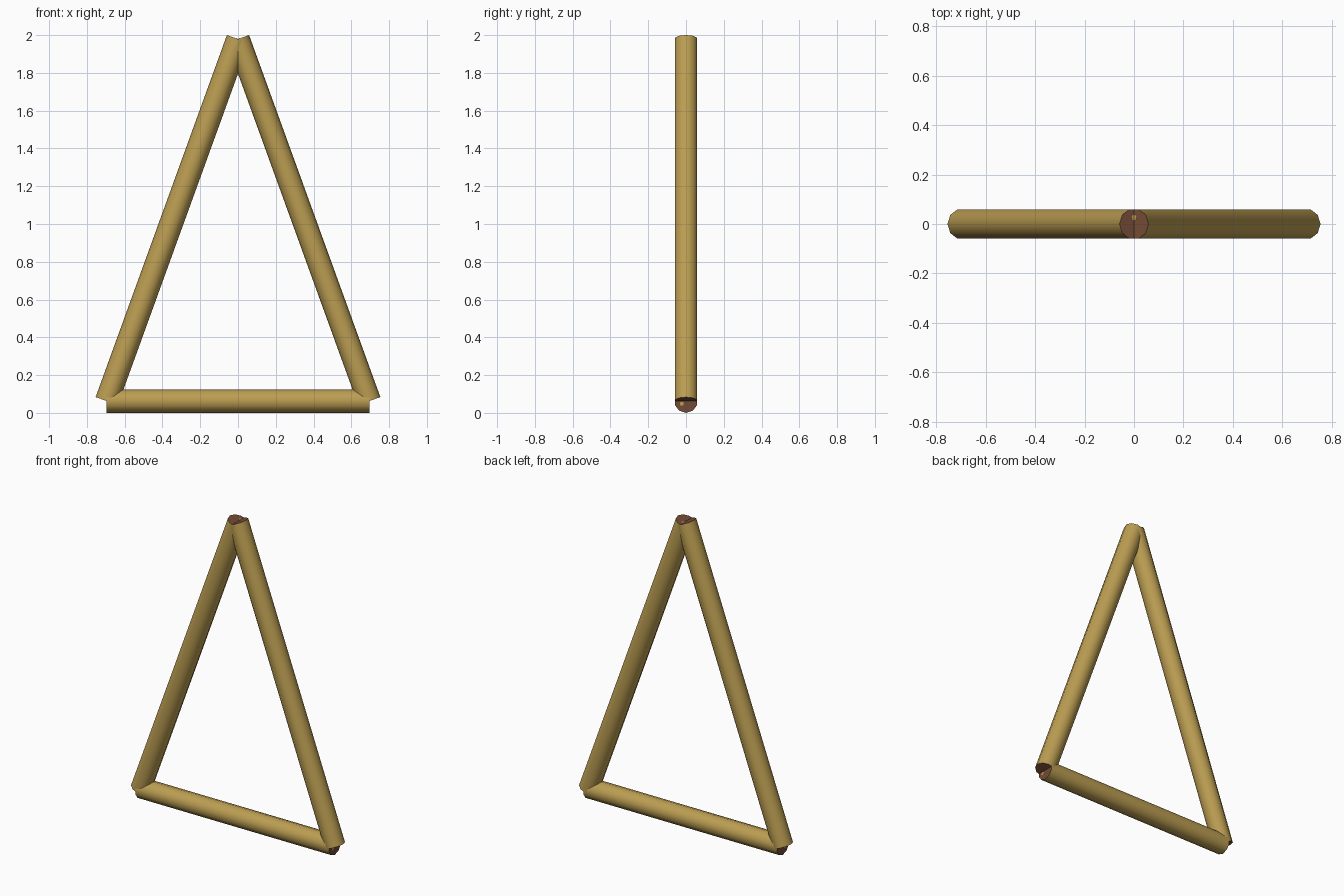
import bpy, bmesh, math
from mathutils import Vector, Matrix

if "Cube" in bpy.data.objects:
    bpy.data.objects.remove(bpy.data.objects["Cube"])

R, SIDES = 0.0625, 10
HALF, APEX = 0.695, 1.979


def material(name, colour):
    m = bpy.data.materials.new(name)
    m.diffuse_color = (*colour, 1)
    m.use_nodes = True
    m.node_tree.nodes["Principled BSDF"].inputs["Base Color"].default_value = m.diffuse_color
    return m


gold = material("golden wood", (0.50, 0.34, 0.085))
brown = material("brown end grain", (0.17, 0.07, 0.035))


def frame(start, axis):
    # local z along the bar, local y along world y
    y = Vector((0, 1, 0))
    x = y.cross(axis)
    return Matrix.Translation(start) @ Matrix((x, y, axis)).transposed().to_4x4()


def finish(bm, name):
    mesh = bpy.data.meshes.new(name)
    bm.to_mesh(mesh)
    bm.free()
    mesh.materials.append(gold)
    mesh.materials.append(brown)
    ob = bpy.data.objects.new(name, mesh)
    bpy.context.collection.objects.link(ob)
    return ob


def bar(name, start, end):
    # round bar with brown end caps
    start, end = Vector(start), Vector(end)
    length = (end - start).length
    bm = bmesh.new()
    bmesh.ops.create_cone(bm, cap_ends=True, segments=SIDES, radius1=R, radius2=R, depth=length,
                          matrix=Matrix.Translation((0, 0, length / 2)) @ Matrix.Rotation(math.pi / 2, 4, 'Z'))
    # turn so that a corner points along local x
    bm.normal_update()
    tip = max(bm.verts, key=lambda v: v.co.x)
    bmesh.ops.rotate(bm, verts=bm.verts, cent=(0, 0, 0),
                     matrix=Matrix.Rotation(-math.atan2(tip.co.y, tip.co.x), 3, 'Z'))
    for f in bm.faces:
        cap = len(f.verts) > 4
        f.material_index = 1 if cap else 0
        f.smooth = not cap
    for e in bm.edges:
        e.smooth = not any(len(f.verts) > 4 for f in e.link_faces)
    bm.transform(frame(start, (end - start).normalized()))
    return finish(bm, name)


def spot(name, centre, normal, offset):
    # small gold fleck on an end cap
    bm = bmesh.new()
    bmesh.ops.create_cone(bm, cap_ends=True, segments=8, radius1=0.011, radius2=0.011, depth=0.002)
    bm.transform(frame(Vector(centre) + Vector(offset), Vector(normal).normalized()))
    return finish(bm, name)


bar("bottom_bar", (-HALF, 0, R), (HALF, 0, R))
for side, label in ((-1, "left"), (1, "right")):
    bar(label + "_leg", (side * HALF, 0, R), (0, 0, APEX))
    spot(label + "_top_fleck", (0, 0, APEX), (-side * HALF, 0, APEX - R), (0, 0.026, 0))
    spot(label + "_bar_fleck", (side * HALF, 0, R), (side, 0, 0), (0, -0.022, -0.014))
